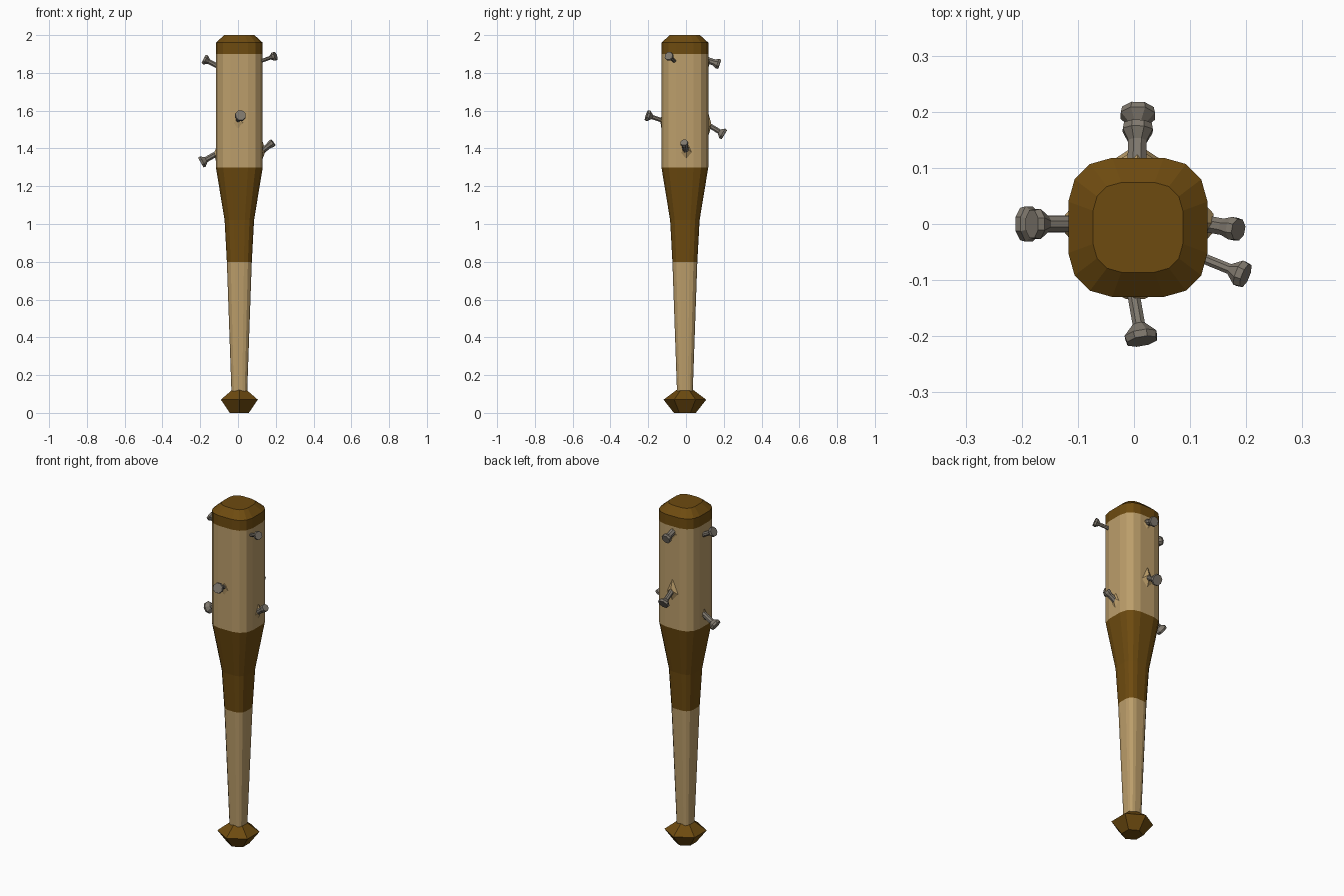
import bpy, bmesh, math
from mathutils import Vector

if "Cube" in bpy.data.objects:
    bpy.data.objects.remove(bpy.data.objects["Cube"])

CX, CY = 0.007, -0.006   # axis of the bat


def material(name, rgb):
    m = bpy.data.materials.new(name)
    m.diffuse_color = (*rgb, 1)
    m.use_nodes = True
    m.node_tree.nodes["Principled BSDF"].inputs["Base Color"].default_value = m.diffuse_color
    return m


TAN = material("light wood", (0.50, 0.34, 0.145))
BROWN = material("dark wood", (0.155, 0.070, 0.005))
METAL = material("nail metal", (0.215, 0.19, 0.155))


def loft(name, rings, mats, rule=lambda c: 0):
    """Skin a list of equal-length vertex rings and cap both ends."""
    bm = bmesh.new()
    loops = [[bm.verts.new(p) for p in r] for r in rings]
    n = len(loops[0])
    for a, b in zip(loops, loops[1:]):
        for i in range(n):
            j = (i + 1) % n
            bm.faces.new((a[i], a[j], b[j], b[i]))
    bm.faces.new(loops[0][::-1])
    bm.faces.new(loops[-1])
    bmesh.ops.recalc_face_normals(bm, faces=bm.faces)
    for f in bm.faces:
        f.material_index = rule(f.calc_center_median())
    me = bpy.data.meshes.new(name)
    bm.to_mesh(me)
    bm.free()
    for m in mats:
        me.materials.append(m)
    ob = bpy.data.objects.new(name, me)
    bpy.context.collection.objects.link(ob)
    return ob


# Bat body: 16-sided rounded square section
corner = [(1.0, 0.37), (0.91, 0.69), (0.69, 0.91), (0.37, 1.0)]
section = []
for k in range(4):
    for x, y in corner:
        for _ in range(k):
            x, y = -y, x
        section.append((x, y))
profile = [(0.10, 0.040), (0.12, 0.042), (0.80, 0.066), (1.02, 0.078),
           (1.30, 0.124), (1.90, 0.124), (1.96, 0.124), (2.0, 0.080)]
body = [[(CX + x * r, CY + y * r, z) for x, y in section] for z, r in profile]
loft("bat_body", body, [TAN, BROWN],
     lambda c: 1 if 0.8 < c.z < 1.3 or c.z > 1.9 else 0)

# Hexagonal knob at the foot
knob = [[(CX + r * math.cos(math.radians(30 + 60 * i)),
          CY + r * math.sin(math.radians(30 + 60 * i)), z) for i in range(6)]
        for z, r in [(0, 0.058), (0.07, 0.113), (0.12, 0.046)]]
loft("knob", knob, [BROWN])


def nail(name, base, tip, shaft, head):
    """Bent nail with a flared flat head, running outwards from the wood."""
    a, b = Vector(base), Vector(tip)
    d = (b - a).normalized()
    length = (b - a).length
    u = d.cross(Vector((0, 0, 1))).normalized()
    v = u.cross(d)
    steps = [(-0.03, shaft), (length - 0.032, shaft), (length - 0.012, head),
             (length, head * 0.92)]
    rings = []
    for t, r in steps:
        rings.append([a + d * t + (u * math.cos(q) + v * math.sin(q)) * r
                      for q in (math.pi / 8 + i * math.pi / 4 for i in range(8))])
    loft(name, rings, [METAL])


nail("nail_left_low", (-0.115, 0.0, 1.372), (-0.197, 0.0, 1.325), 0.016, 0.034)
nail("nail_left_high", (-0.112, 0.0, 1.838), (-0.182, 0.0, 1.874), 0.014, 0.029)
nail("nail_right_high", (0.128, -0.063, 1.865), (0.199, -0.092, 1.890), 0.010, 0.025)
nail("nail_right_low", (0.130, 0.0, 1.388), (0.186, -0.010, 1.432), 0.016, 0.022)
nail("nail_front", (0.0, -0.130, 1.550), (0.014, -0.209, 1.576), 0.012, 0.031)
nail("nail_back_high", (0.005, 0.110, 1.868), (0.007, 0.178, 1.845), 0.018, 0.029)
nail("nail_back_low", (0.005, 0.118, 1.525), (0.007, 0.203, 1.473), 0.014, 0.033)


# Splintered wood pushed up around the nail roots
def splinter(name, pos, out, half, lo, hi, height):
    p, d = Vector(pos), Vector(out)
    s = d.cross(Vector((0, 0, 1)))
    z = Vector((0, 0, 1))
    base = [p - s * half - d * 0.006 + z * lo * 0.3, p + z * lo - d * 0.006,
            p + s * half - d * 0.006 + z * lo * 0.3, p + z * hi - d * 0.006]
    tip = [p + d * height + s * x + z * y for x, y in
           [(-0.016, 0), (0, -0.014), (0.016, 0), (0, 0.014)]]
    loft(name, [base, tip], [TAN])


splinter("splinter_back", (0.006, 0.119, 1.525), (0, 1, 0), 0.045, -0.075, 0.08, 0.013)
splinter("splinter_back_high", (0.006, 0.119, 1.865), (0, 1, 0), 0.035, -0.06, 0.03, 0.006)
splinter("splinter_front", (0.002, -0.130, 1.545), (0, -1, 0), 0.035, -0.08, 0.04, 0.004)
splinter("splinter_right", (0.131, 0.002, 1.39), (1, 0, 0), 0.035, -0.06, 0.06, 0.011)
splinter("splinter_left", (-0.117, 0.0, 1.37), (-1, 0, 0), 0.030, -0.06, 0.05, 0.006)
